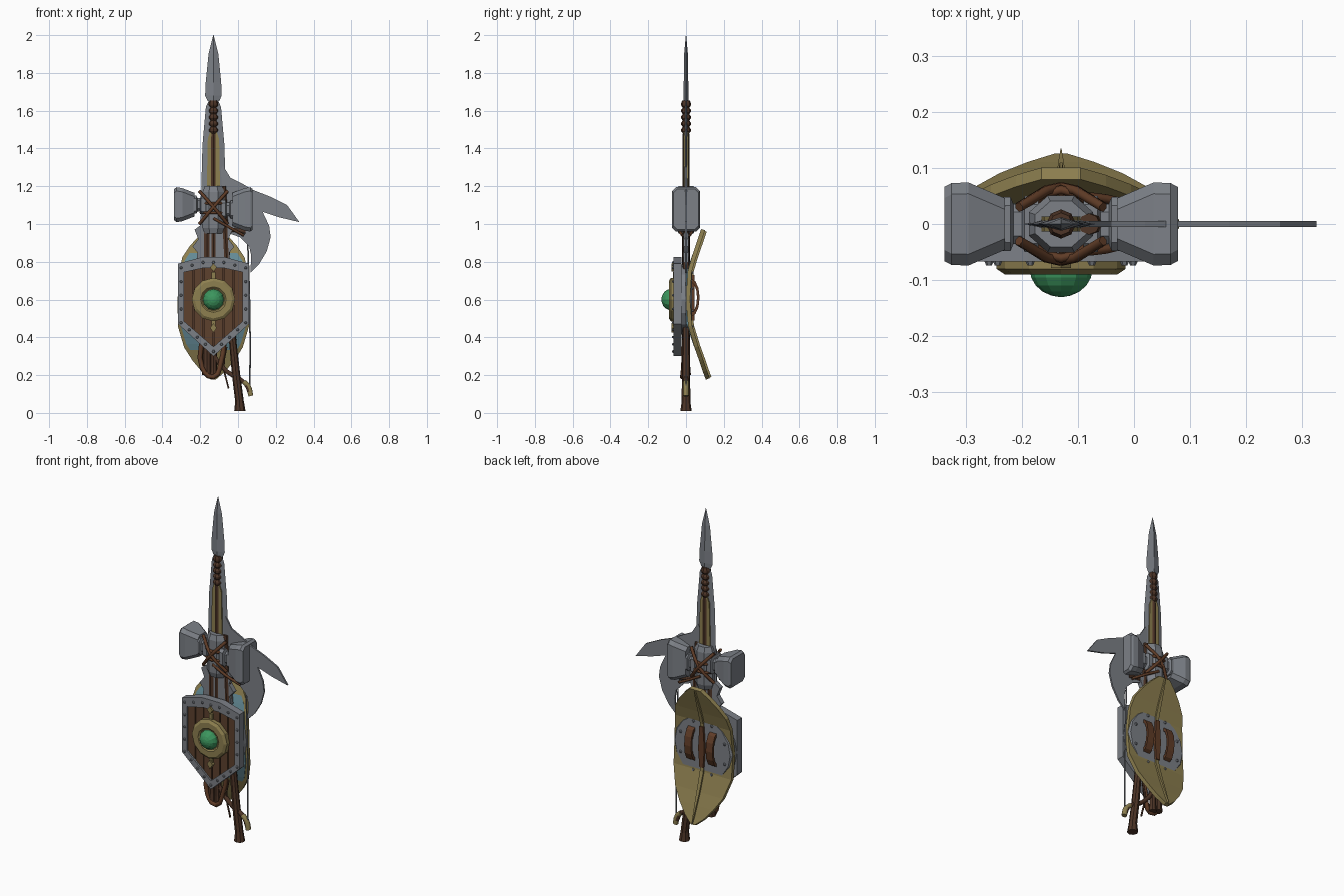
import bpy, bmesh
from math import sin, cos, pi
from mathutils import Vector

cube = bpy.data.objects.get("Cube")
if cube:
    bpy.data.objects.remove(cube, do_unlink=True)

CX = -0.13  # shared centre line of the bundle


def material(name, r, g, b):
    m = bpy.data.materials.new(name)
    m.use_nodes = True
    m.diffuse_color = (r, g, b, 1)
    m.node_tree.nodes["Principled BSDF"].inputs["Base Color"].default_value = (r, g, b, 1)
    return m


STEEL = material("steel", 0.20, 0.215, 0.24)
BRASS = material("brass", 0.27, 0.215, 0.08)
WOOD = material("plank wood", 0.11, 0.052, 0.027)
DARK = material("dark haft wood", 0.075, 0.035, 0.02)
LEATHER = material("leather", 0.115, 0.045, 0.02)
GREEN = material("green gem", 0.045, 0.30, 0.11)
BLUE = material("blue enamel", 0.13, 0.26, 0.31)


def finish(name, bm, mat):
    bmesh.ops.recalc_face_normals(bm, faces=bm.faces[:])
    me = bpy.data.meshes.new(name)
    bm.to_mesh(me)
    bm.free()
    me.materials.append(mat)
    ob = bpy.data.objects.new(name, me)
    bpy.context.collection.objects.link(ob)
    return ob


def prism(name, polys, a, b, mat, axis="y"):
    """Extrude outlines from a to b along y (x,z points) or x (y,z points)."""
    bm = bmesh.new()
    for poly in polys:
        def put(d):
            return [bm.verts.new((p, d, q) if axis == "y" else (d, p, q)) for p, q in poly]
        lo, hi = put(a), put(b)
        bm.faces.new(lo)
        bm.faces.new(hi)
        for i in range(len(poly)):
            j = (i + 1) % len(poly)
            bm.faces.new((lo[i], lo[j], hi[j], hi[i]))
    return finish(name, bm, mat)


def loft(name, rings, mat):
    bm = bmesh.new()
    loops = [[bm.verts.new(p) for p in ring] for ring in rings]
    for r, s in zip(loops, loops[1:]):
        for i in range(len(r)):
            j = (i + 1) % len(r)
            bm.faces.new((r[i], r[j], s[j], s[i]))
    bm.faces.new(loops[0])
    bm.faces.new(loops[-1])
    return finish(name, bm, mat)


def ring(x, z, rx, ry, n=8, turn=0.0):
    return [(x + rx * cos(turn + 2 * pi * i / n), ry * sin(turn + 2 * pi * i / n), z)
            for i in range(n)]


def turned(name, path, mat, n=8):
    """Vertical turned bar: path of (x, z, radius)."""
    return loft(name, [ring(x, z, r, r, n) for x, z, r in path], mat)


def facing(name, x, z, steps, mat, n=12):
    """Round part facing the front: steps of (y, radius)."""
    rings = [[(x + r * cos(2 * pi * i / n), y, z + r * sin(2 * pi * i / n))
              for i in range(n)] for y, r in steps]
    return loft(name, rings, mat)


def cord(name, points, radius, mat, closed=False):
    cu = bpy.data.curves.new(name, "CURVE")
    cu.dimensions = "3D"
    cu.bevel_depth, cu.bevel_resolution, cu.resolution_u = radius, 1, 3
    cu.use_fill_caps = True
    sp = cu.splines.new("BEZIER")
    sp.bezier_points.add(len(points) - 1)
    for bp, p in zip(sp.bezier_points, points):
        bp.co = p
        bp.handle_left_type = bp.handle_right_type = "AUTO"
    sp.use_cyclic_u = closed
    cu.materials.append(mat)
    ob = bpy.data.objects.new(name, cu)
    bpy.context.collection.objects.link(ob)
    return ob


# Spear: diamond section head, ringed grip, long shaft
loft("spear_head", [ring(CX, z, w, t, 4) for z, w, t in
     ((1.65, .03, .012), (1.68, .044, .012), (1.75, .041, .012), (1.9, .026, .01), (2, .001, .001))], STEEL)
grip = [(CX, 0.19, .022), (CX, 0.24, .018), (CX, 1.46, .018)]
for k in range(5):
    z = 1.48 + k * 0.034
    grip += [(CX, z, .017), (CX, z + .012, .026), (CX, z + .022, .026)]
turned("spear_shaft", grip + [(CX, 1.655, .02)], DARK)

# Sword: broad blade with brass inlay, jagged guard and grip
loft("sword_blade", [ring(CX, z, w, t, 4) for z, w, t in
     ((.9, .07, .016), (1.2, .064, .015), (1.42, .058, .013), (1.62, .04, .01), (1.68, .012, .004))], STEEL)
prism("sword_inlay", [[(CX - .036, 1.15), (CX + .036, 1.15), (CX + .03, 1.45),
                       (CX, 1.54), (CX - .03, 1.45)]], -.013, .013, BRASS)
half = [(.03, .78), (.09, .8), (.085, .85), (.11, .88), (.08, .92), (.1, .97), (.06, 1.0)]
prism("sword_guard", [[(CX + p, q) for p, q in half] +
                      [(CX - p, q) for p, q in reversed(half)]], -.014, .014, STEEL)

# Axe: thin beaked blade and a leaning haft
prism("axe_blade", [[(CX, .98), (CX, 1.22), (-.08, 1.31), (-.04, 1.245), (.02, 1.215), (.08, 1.18),
      (.17, 1.145), (.26, 1.1), (.325, 1.01), (.22, 1.035), (.13, 1.065), (.165, .99),
      (.173, .93), (.152, .855), (.11, .785), (.065, .74), (.07, .83), (.06, .88), (.01, .93)]],
      -.005, .005, STEEL)
turned("axe_haft", [(.01, .01, .03), (.008, .06, .023), (-.01, .2, .022), (-.025, .35, .02),
                    (-.05, .6, .019), (-.08, 1.2, .019)], DARK)

# Hammer: two flared heads, stepped necks, hub and haft
def block(x, hy, lo, hi, c=0.02):
    side = [(hy, lo + c), (hy, hi - c), (hy - c, hi), (c - hy, hi),
            (-hy, hi - c), (-hy, lo + c), (c - hy, lo), (hy - c, lo)]
    return [(x, y, z) for y, z in side]

for label, s, low in (("right", -1, 1.01), ("left", 1, .96)):
    loft("hammer_head_" + label, [block(CX + s * d, hy, low + e, 1.195 - e) for d, hy, e in
         ((.1, .046, .03), (.165, .074, .005), (.195, .073, 0), (.208, .066, .01))], STEEL)
    mid = (low + 1.195) / 2
    loft("hammer_neck_" + label, [block(CX + s * d, h, mid - h, mid + h, .015) for d, h in
         ((.04, .05), (.065, .05), (.07, .036), (.085, .036), (.09, .048), (.11, .048))], STEEL)
loft("hammer_hub", [ring(CX, z, r, r * .88, 8, pi / 8) for z, r in
     ((.95, .05), (.98, .062), (1.17, .062), (1.2, .05))], STEEL)
turned("hammer_haft", [(-.165, .2, .026), (-.165, .25, .022), (-.165, 1.1, .02)], DARK)

# Lashing: crossed cords front and back, wraps and loose ends
for s in (-1, 1):
    for t in (-1, 1):
        cord("lashing_cross", [(CX - .075 * t, .03 * s, 1.0), (CX, .066 * s, 1.09),
                               (CX + .075 * t, .03 * s, 1.175)], .009, LEATHER)
    cord("lashing_tail", [(CX, .05 * s, 1.03), (-.05, .045 * s, .985), (.03, .02 * s, .94)], .008, LEATHER)
for z in (1.06, 1.11):
    cord("lashing_wrap", [(CX - .066, 0, z), (CX, -.061, z), (CX + .066, 0, z), (CX, .061, z)],
         .008, LEATHER, True)

# Bow with string and lower sling
cord("bow_limb", [(.065, 0, .1), (.04, 0, .155), (-.06, 0, .22), (-.15, 0, .35), (-.18, 0, .55),
                  (-.15, 0, .78), (-.06, 0, .96), (.04, 0, .96)], .013, DARK)
cord("bow_tip", [(.03, 0, .165), (.055, 0, .14), (.068, 0, .09)], .015, BRASS)
cord("bow_string", [(.063, 0, .1), (.063, 0, .5), (.05, 0, .95)], .004, STEEL)
cord("sling", [(-.19, -.01, .4), (-.19, -.015, .24), (-.13, -.02, .19), (-.09, -.01, .27),
               (-.07, 0, .4)], .013, LEATHER)
cord("sling_end", [(-.06, 0, .35), (-.075, 0, .25), (-.05, 0, .13)], .005, DARK)

# Winged shield: bent plate with enamel front and centre rib
ROWS = [(.18, .012, .115), (.22, .06, .1), (.28, .11, .08), (.35, .155, .055), (.46, .188, .022),
        (.6, .19, .01), (.75, .18, .02), (.82, .165, .04), (.88, .125, .06), (.93, .08, .077), (.97, .035, .09)]

def bent_sheet(name, scale, shift, thick, mat):
    bm = bmesh.new()
    grid = [[bm.verts.new((CX + u * w * scale, y + shift, .58 + (z - .58) * scale))
             for u in (-1, -.5, 0, .5, 1)] for z, w, y in ROWS]
    for r, s in zip(grid, grid[1:]):
        for i in range(4):
            bm.faces.new((r[i], r[i + 1], s[i + 1], s[i]))
    ob = finish(name, bm, mat)
    mod = ob.modifiers.new("thickness", "SOLIDIFY")
    mod.thickness, mod.offset = thick, 0
    return ob

bent_sheet("wing_shield", 1, 0, .022, BRASS)
bent_sheet("wing_shield_enamel", .93, -.014, .008, BLUE)
bent_sheet("wing_shield_rib", .98, .012, .016, BRASS).scale.x = 1
rib = bpy.data.objects["wing_shield_rib"]
for v in rib.data.vertices:  # squeeze the sheet into a narrow rib
    v.co.x = CX + (v.co.x - CX) * .06

# Round back plate with rivets and arm straps
facing("back_plate", CX, .6, ((-.03, .185), (.022, .19), (.032, .18)), STEEL, 16)
for k in range(8):
    a = pi / 8 + k * pi / 4
    facing("plate_rivet", CX + .155 * cos(a), .6 + .155 * sin(a), ((.03, .01), (.039, .006)), STEEL, 6)
arc = [(i * pi / 6) for i in range(7)]
band = [(.028 + .044 * sin(a), .61 - .1 * cos(a)) for a in arc]
band += [(.028 + .03 * sin(a), .61 - .08 * cos(a)) for a in reversed(arc)]
for x in (CX - .07, CX + .07):
    prism("arm_strap", [band], x - .022, x + .022, LEATHER, "x")
prism("strap_centre", [[(CX + p, q) for p, q in
      ((-.012, .49), (.012, .49), (.02, .6), (.012, .73), (-.012, .73), (-.02, .6))]], .03, .045, LEATHER)

# Plank shield: framed boards, rivets, brass boss with gem
outer = [(-.187, .79), (-.187, .47), (0, .3), (.187, .47), (.187, .79), (.06, .825), (-.06, .825)]
inner = [(-.155, .745), (-.155, .485), (0, .35), (.155, .485), (.155, .745), (.05, .768), (-.05, .768)]
outer = [(CX + p, q) for p, q in outer]
inner = [(CX + p, q) for p, q in inner]
n = len(outer)
prism("shield_frame", [[outer[i], outer[(i + 1) % n], inner[(i + 1) % n], inner[i]] for i in range(n)],
      -.067, -.028, STEEL)
prism("shield_back", [outer], -.034, -.024, STEEL)
prism("shield_backing", [inner], -.048, -.034, DARK)
boards = []
for k in range(6):
    l, r = -.159 + k * .053 + .003, -.106 + k * .053 - .003
    boards.append([(CX + l, .33 + abs(l) * .87), (CX + r, .33 + abs(r) * .87),
                   (CX + r, .78 - abs(r) * .2), (CX + l, .78 - abs(l) * .2)])
prism("shield_boards", boards, -.057, -.045, WOOD)
for i in range(n):
    j = (i + 1) % n
    a = (Vector(outer[i]) + Vector(inner[i])) / 2
    b = (Vector(outer[j]) + Vector(inner[j])) / 2
    count = 4 if (a - b).length > .2 else 2
    for k in range(count):
        p = a.lerp(b, k / count)
        facing("frame_rivet", p.x, p.y, ((-.065, .009), (-.074, .005)), STEEL, 6)
facing("boss_ring", CX, .6, ((-.05, .115), (-.08, .115), (-.09, .1), (-.09, .068), (-.083, .06)), BRASS)
for z, h in ((.45, .025), (.77, .022)):
    prism("boss_stud", [[(CX - .018, z), (CX, z - h), (CX + .018, z), (CX, z + h)]], -.078, -.05, BRASS)
for z in (.475, .725):
    prism("boss_arm", [[(CX - .011, z - .02), (CX + .011, z - .02), (CX + .011, z + .02),
                        (CX - .011, z + .02)]], -.07, -.05, BRASS)
dome = [(-.08 - .05 * sin(t * pi / 10), .056 * cos(t * pi / 10)) for t in range(5)]
facing("green_gem", CX, .6, dome + [(-.13, .004)], GREEN)
